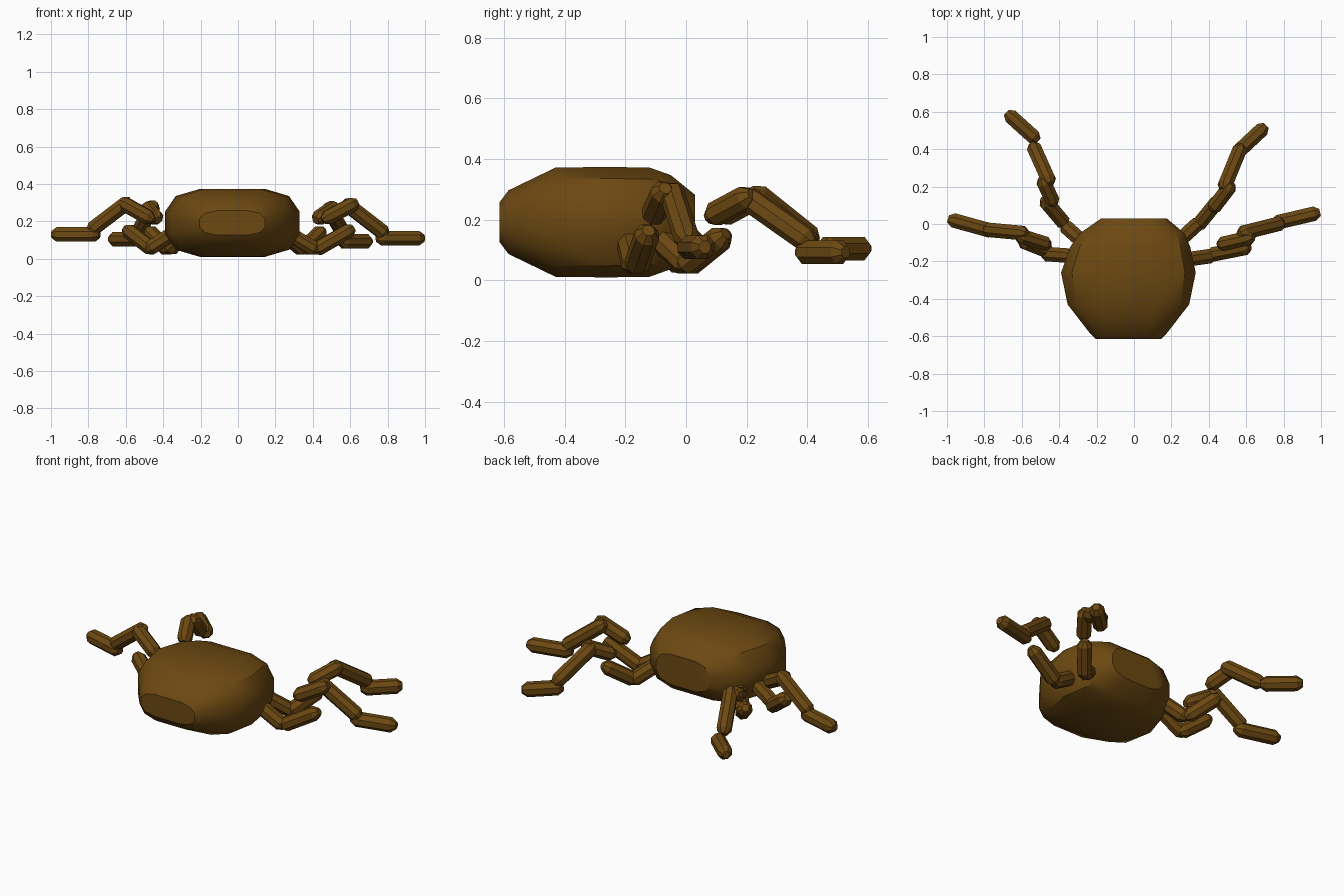
import bpy, bmesh, math
from mathutils import Vector

if "Cube" in bpy.data.objects:
    bpy.data.objects.remove(bpy.data.objects["Cube"])

brown = bpy.data.materials.new("dark brown")
brown.diffuse_color = (0.15, 0.065, 0.006, 1)
brown.use_nodes = True
brown.node_tree.nodes["Principled BSDF"].inputs["Base Color"].default_value = brown.diffuse_color


def loft(name, rings, angle):
    """Skin a list of equal rings and cap both ends."""
    bm = bmesh.new()
    loops = [[bm.verts.new(p) for p in ring] for ring in rings]
    n = len(loops[0])
    for a, b in zip(loops, loops[1:]):
        for i in range(n):
            j = (i + 1) % n
            bm.faces.new((a[i], a[j], b[j], b[i]))
    bm.faces.new(loops[0])
    bm.faces.new(loops[-1])
    bmesh.ops.recalc_face_normals(bm, faces=bm.faces)
    me = bpy.data.meshes.new(name)
    bm.to_mesh(me)
    bm.free()
    me.materials.append(brown)
    ob = bpy.data.objects.new(name, me)
    bpy.context.collection.objects.link(ob)
    bpy.context.view_layer.objects.active = ob
    ob.select_set(True)
    bpy.ops.object.shade_smooth_by_angle(angle=math.radians(angle))
    ob.select_set(False)
    return ob


# Body: chamfered sections along y (y, centre x, half width, half height)
SECTION = [(0.48, 1), (0.84, 0.79), (1, 0.33)]
quarter = SECTION + [(x, -z) for x, z in reversed(SECTION)]
outline = quarter + [(-x, z) for x, z in reversed(quarter)]
stations = [(-0.615, -0.03, 0.175, 0.065), (-0.585, -0.03, 0.205, 0.105),
            (-0.43, -0.03, 0.325, 0.18), (-0.26, -0.03, 0.36, 0.182),
            (-0.12, -0.02, 0.32, 0.18), (-0.05, -0.01, 0.28, 0.155),
            (0.03, 0.0, 0.175, 0.09)]
loft("body", [[(cx + x * w, y, 0.192 + z * h) for x, z in outline]
              for y, cx, w, h in stations], 35)


# Leg segment: eight-sided rod with chamfered ends
def segment(name, start, end, r=0.042):
    a, b = Vector(start), Vector(end)
    d = (b - a).normalized()
    side = d.cross(Vector((0, 0, 1))).normalized()
    up = side.cross(d)
    rings = []
    for centre, k in ((a - d * .01, .5), (a + d * .02, 1),
                      (b - d * .02, 1), (b + d * .01, .5)):
        rings.append([centre + (side * math.cos(t) + up * math.sin(t)) * r * k
                      for t in [(i + .5) * math.tau / 8 for i in range(8)]])
    loft(name, rings, 30)


PARTS = ("hip", "thigh", "knee", "shin", "foot")
LEGS = {
    "right_front": [((.28, -.19, .13), (.42, -.17, .045)), ((.41, -.165, .045), (.61, -.125, .16)),
                    ((.46, -.11, .21), (.63, -.07, .30)), ((.57, -.05, .30), (.79, .005, .13)),
                    ((.75, .005, .11), (.985, .06, .11))],
    "right_back": [((.24, -.09, .14), (.35, .01, .045)), ((.34, -.01, .045), (.45, .125, .15)),
                   ((.42, .08, .21), (.52, .21, .28)), ((.48, .19, .28), (.57, .41, .125)),
                   ((.55, .38, .093), (.70, .52, .093))],
    "left_back": [((-.28, -.09, .14), (-.37, -.01, .045)), ((-.37, .0, .045), (-.48, .13, .15)),
                  ((-.43, .11, .21), (-.49, .24, .28)), ((-.45, .22, .29), (-.54, .42, .13)),
                  ((-.52, .45, .105), (-.675, .59, .105))],
    "left_front": [((-.34, -.17, .14), (-.48, -.16, .05)), ((-.45, -.15, .045), (-.60, -.09, .16)),
                   ((-.46, -.11, .21), (-.62, -.06, .30)), ((-.58, -.05, .31), (-.79, -.03, .15)),
                   ((-.75, -.04, .13), (-.985, .025, .13))],
}
for leg, bones in LEGS.items():
    for part, (start, end) in zip(PARTS, bones):
        segment(f"{leg}_{part}", start, end)
